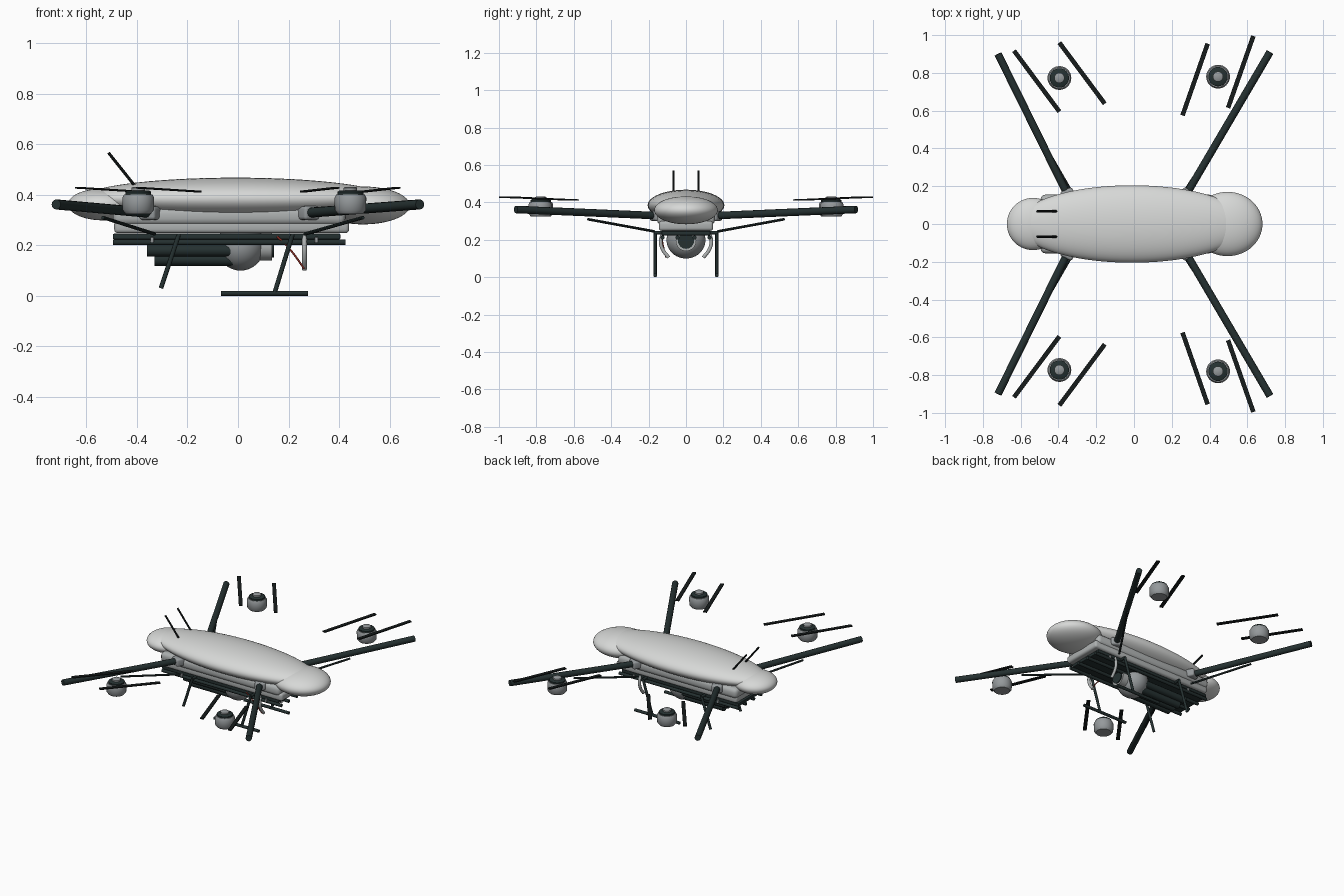
import bpy, bmesh, math
from mathutils import Vector, Matrix

if "Cube" in bpy.data.objects:
    bpy.data.objects.remove(bpy.data.objects["Cube"])


def make_mat(name, rgb):
    m = bpy.data.materials.new(name)
    m.use_nodes = True
    m.diffuse_color = (*rgb, 1)
    m.node_tree.nodes["Principled BSDF"].inputs["Base Color"].default_value = (*rgb, 1)
    return m


SHELL = make_mat("pale grey shell", (0.68, 0.69, 0.68))
GREY = make_mat("mid grey metal", (0.30, 0.32, 0.33))
TRAY = make_mat("soft grey plastic", (0.42, 0.44, 0.44))
DARK = make_mat("dark carbon", (0.018, 0.03, 0.03))
BLACK = make_mat("black blade", (0.008, 0.011, 0.011))
RED = make_mat("red wire", (0.30, 0.03, 0.02))


def finish(bm, name, mat, smooth=True):
    bmesh.ops.recalc_face_normals(bm, faces=bm.faces)
    me = bpy.data.meshes.new(name)
    bm.to_mesh(me)
    bm.free()
    ob = bpy.data.objects.new(name, me)
    bpy.context.collection.objects.link(ob)
    me.materials.append(mat)
    if smooth:
        bpy.ops.object.select_all(action='DESELECT')
        ob.select_set(True)
        bpy.context.view_layer.objects.active = ob
        bpy.ops.object.shade_smooth_by_angle(angle=math.radians(40))
    return ob


def ellipsoid(name, mat, centre, radii):
    bm = bmesh.new()
    turn = Matrix.Rotation(math.pi / 2, 4, 'Y')
    bmesh.ops.create_uvsphere(bm, u_segments=48, v_segments=32, radius=1,
                              matrix=Matrix.Translation(centre) @ Matrix.Diagonal((*radii, 1)) @ turn)
    return finish(bm, name, mat)


def box(name, mat, centre, size, bevel=0.0, turn=0.0):
    bm = bmesh.new()
    bmesh.ops.create_cube(bm, size=1)
    bmesh.ops.scale(bm, vec=size, verts=bm.verts)
    if bevel:
        bmesh.ops.bevel(bm, geom=bm.edges[:], offset=bevel, segments=3, profile=0.5, affect='EDGES')
    bmesh.ops.transform(bm, matrix=Matrix.Translation(centre) @ Matrix.Rotation(turn, 4, 'Z'), verts=bm.verts)
    return finish(bm, name, mat)


def rod(name, mat, a, b, r, sides=12):
    a, b = Vector(a), Vector(b)
    bm = bmesh.new()
    m = Matrix.Translation((a + b) / 2) @ (b - a).to_track_quat('Z', 'Y').to_matrix().to_4x4()
    bmesh.ops.create_cone(bm, cap_ends=True, segments=sides, radius1=r, radius2=r,
                          depth=(b - a).length, matrix=m)
    return finish(bm, name, mat)


def bar(name, mat, a, b, width, thick):
    # flat bar along a to b, lying level across its width
    a, b = Vector(a), Vector(b)
    x = (b - a).normalized()
    y = Vector((0, 0, 1)).cross(x).normalized()
    m = Matrix((x, y, x.cross(y))).transposed().to_4x4()
    bm = bmesh.new()
    bmesh.ops.create_cube(bm, size=1)
    bmesh.ops.scale(bm, vec=((b - a).length, width, thick), verts=bm.verts)
    bmesh.ops.transform(bm, matrix=Matrix.Translation((a + b) / 2) @ m, verts=bm.verts)
    return finish(bm, name, mat, False)


def lathe(name, mat, profile, centre):
    bm = bmesh.new()
    vs = [bm.verts.new((r, 0, z)) for r, z in profile]
    es = [bm.edges.new(p) for p in zip(vs, vs[1:])]
    bmesh.ops.spin(bm, geom=vs + es, cent=(0, 0, 0), axis=(0, 0, 1), angle=2 * math.pi, steps=32)
    bmesh.ops.remove_doubles(bm, verts=bm.verts, dist=1e-5)
    bmesh.ops.translate(bm, vec=centre, verts=bm.verts)
    return finish(bm, name, mat)


def tube(name, mat, points, r):
    cu = bpy.data.curves.new(name, 'CURVE')
    cu.dimensions = '3D'
    cu.bevel_depth = r
    cu.bevel_resolution = 3
    cu.use_fill_caps = True
    sp = cu.splines.new('BEZIER')
    sp.bezier_points.add(len(points) - 1)
    for p, co in zip(sp.bezier_points, points):
        p.co = co
        p.handle_left_type = p.handle_right_type = 'AUTO'
    ob = bpy.data.objects.new(name, cu)
    bpy.context.collection.objects.link(ob)
    cu.materials.append(mat)
    return ob


# Fuselage
ellipsoid("fuselage", SHELL, (-0.01, 0, 0.385), (0.61, 0.205, 0.083))
ellipsoid("nose_dome", SHELL, (0.495, 0, 0.358), (0.185, 0.17, 0.075))
ellipsoid("tail_dome", SHELL, (-0.535, 0, 0.362), (0.138, 0.138, 0.063))
box("belly_tray", TRAY, (-0.035, 0, 0.315), (0.92, 0.31, 0.07), 0.025)
box("belly_pan", TRAY, (-0.025, 0, 0.274), (0.93, 0.29, 0.052), 0.015)

# Equipment deck under the belly
box("deck_plate", DARK, (-0.045, 0, 0.235), (0.90, 0.26, 0.022), 0.004)
for y in (-0.125, -0.045, 0.045, 0.125):
    rod("deck_rail", DARK, (-0.495, y, 0.212), (0.425, y, 0.212), 0.011)
for s in (-1, 1):
    for x in (-0.34, 0.31):
        box("rail_clip", GREY, (x, s * 0.132, 0.222), (0.014, 0.014, 0.022), 0.003)

# Battery pack of ridged tubes
for i in range(4):
    y = (i - 1.5) * 0.046
    rod("battery_upper", DARK, (-0.36, y, 0.18), (-0.03, y, 0.18), 0.024)
for i in range(3):
    y = (i - 1) * 0.046
    rod("battery_lower", DARK, (-0.33, y, 0.143), (0.0, y, 0.143), 0.024)

# Camera ball with lens
ellipsoid("camera_ball", GREY, (0.01, 0, 0.198), (0.095, 0.104, 0.098))
rod("lens_ring", TRAY, (0.07, 0, 0.195), (0.135, 0, 0.195), 0.055, 32)
rod("lens_glass", DARK, (0.13, 0, 0.195), (0.142, 0, 0.195), 0.043, 32)

# Motor profiles as radius and height
CAN = [(0, 0.325), (0.05, 0.325), (0.062, 0.34), (0.063, 0.388), (0.056, 0.402), (0, 0.402)]
CAP = [(0.0, 0.40), (0.051, 0.40), (0.051, 0.412), (0.044, 0.417), (0, 0.417)]
HUB = [(0, 0.415), (0.027, 0.415), (0.027, 0.427), (0.022, 0.431), (0, 0.431)]

for s in (-1, 1):
    # root, tip, brace point, motor and blade ends for each end of the frame
    ends = {
        "rear": ((-0.33, 0.11), (-0.72, 0.90), (-0.535, 0.525), (-0.33, 0.17), (-0.395, 0.773),
                 [((-0.635, 0.917), (-0.395, 0.595)), ((-0.395, 0.96), (-0.155, 0.637))]),
        "front": ((0.25, 0.11), (0.72, 0.91), (0.495, 0.525), (0.265, 0.17), (0.445, 0.78),
                  [((0.39, 0.955), (0.257, 0.575)), ((0.632, 0.995), (0.498, 0.615))]),
    }
    for tag, (root, tip, up, low, motor, blades) in ends.items():
        rod(tag + "_arm", DARK, (root[0], s * root[1], 0.327), (tip[0], s * tip[1], 0.362), 0.02)
        rod(tag + "_brace", DARK, (up[0], s * up[1], 0.31), (low[0], s * low[1], 0.245), 0.007, 8)
        ang = math.atan2(s * (tip[1] - root[1]), tip[0] - root[0])
        sx = -0.345 if root[0] < 0 else 0.275
        box(tag + "_arm_socket", GREY, (sx, s * 0.145, 0.328), (0.08, 0.07, 0.054), 0.012, ang)
        c = (motor[0], s * motor[1], 0)
        lathe(tag + "_motor", GREY, CAN, c)
        lathe(tag + "_motor_cap", DARK, CAP, c)
        lathe(tag + "_motor_hub", GREY, HUB, c)
        for out, inn in blades:
            bar(tag + "_blade", BLACK, (out[0], s * out[1], 0.428), (inn[0], s * inn[1], 0.413), 0.024, 0.007)

    # Antenna
    rod("antenna", BLACK, (-0.40, s * 0.067, 0.425), (-0.513, s * 0.067, 0.567), 0.006, 8)

    # Landing gear
    y = s * 0.165
    rod("rear_leg", DARK, (-0.235, y, 0.24), (-0.305, y, 0.03), 0.009)
    rod("front_leg", DARK, (0.215, y, 0.24), (0.145, y, 0.012), 0.009)
    rod("skid", DARK, (-0.068, y, 0.01), (0.278, y, 0.01), 0.01)
    for x in (-0.235, 0.215):
        rod("leg_mount", DARK, (x, s * 0.1, 0.238), (x, s * 0.17, 0.238), 0.009)

    # Cargo hook
    tube("cargo_hook", TRAY, [(0.263, s * 0.12, 0.24), (0.263, s * 0.135, 0.20),
                              (0.263, s * 0.128, 0.155), (0.263, s * 0.093, 0.105)], 0.01)

# Hook release wire
tube("release_wire", RED, [(0.155, -0.13, 0.235), (0.205, -0.125, 0.185), (0.262, -0.108, 0.108)], 0.004)
